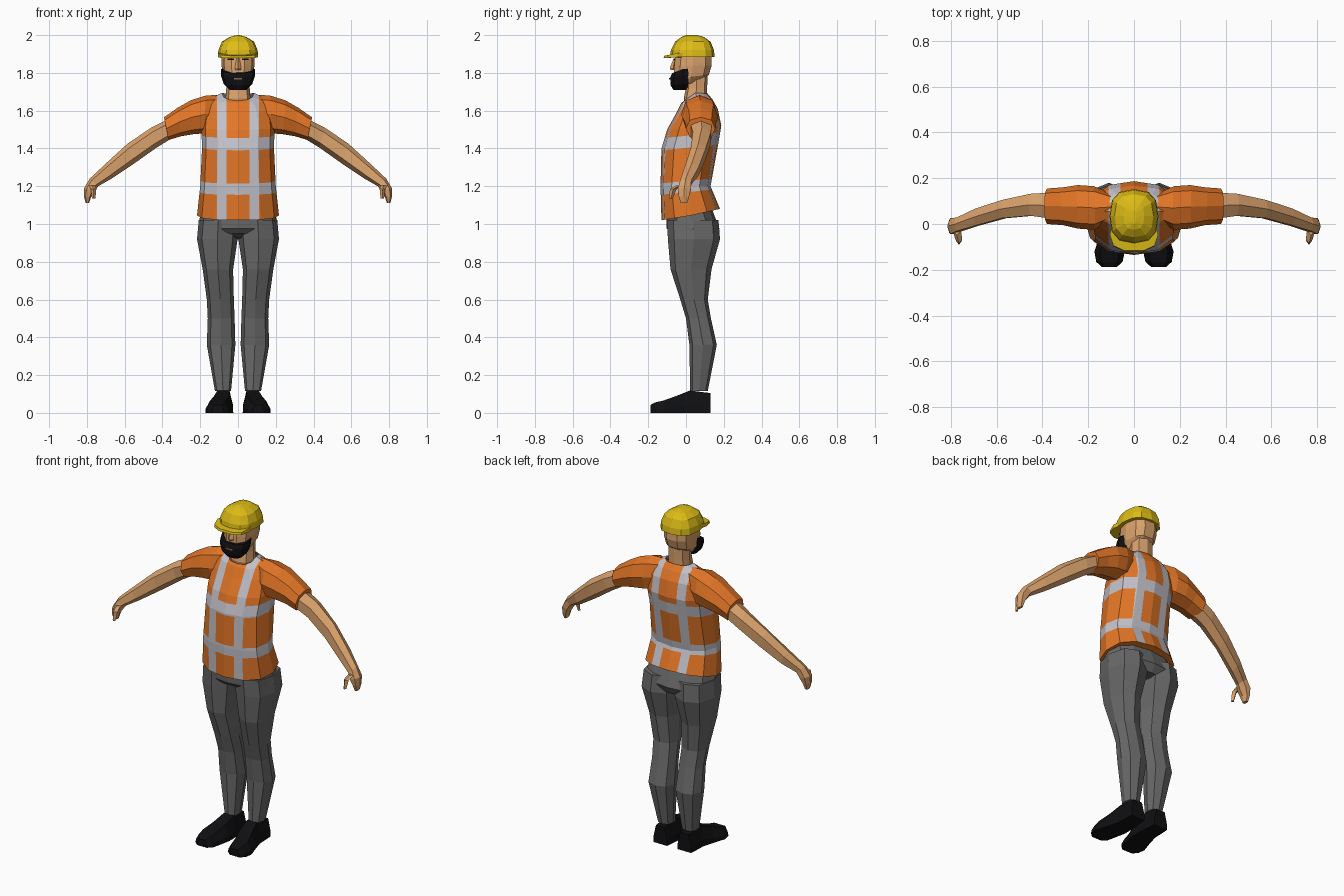
import bpy, bmesh, math
from mathutils import Vector


def material(name, rgb):
    m = bpy.data.materials.new(name)
    m.diffuse_color = (*rgb, 1)
    return m


ORANGE = material("vest orange", (0.76, 0.18, 0.02))
SILVER = material("reflective grey", (0.54, 0.53, 0.58))
SKIN = material("skin", (0.70, 0.36, 0.15))
GREY = material("trouser grey", (0.14, 0.14, 0.14))
BLACK = material("shoe black", (0.005, 0.005, 0.006))
YELLOW = material("helmet yellow", (0.72, 0.50, 0.008))
BROWN = material("lip brown", (0.33, 0.13, 0.07))


def unit(n, p, phase=0.0):
    """Rounded-square outline, n points; p below 1 is squarer."""
    pts = []
    for i in range(n):
        a = math.tau * i / n + phase
        c, s = math.cos(a), math.sin(a)
        pts.append((math.copysign(abs(c) ** p, c), math.copysign(abs(s) ** p, s)))
    return pts


def flat_ring(z, x0, x1, yf, yb, n=8, p=0.8):
    """Horizontal ring; z is one height or (front, side, back) heights."""
    zf, zs, zb = z if isinstance(z, tuple) else (z, z, z)
    cx, rx, cy, ry = (x0 + x1) / 2, (x1 - x0) / 2, (yf + yb) / 2, (yb - yf) / 2
    return [Vector((cx + rx * u, cy + ry * v, zs + ((zf if v < 0 else zb) - zs) * abs(v)))
            for u, v in unit(n, p)]


def arm_ring(xt, zt, xb, zb, y0, y1, n=6, p=0.85):
    """Ring spanned between a top point, a bottom point and a depth range."""
    c = Vector(((xt + xb) / 2, (y0 + y1) / 2, (zt + zb) / 2))
    a = Vector(((xt - xb) / 2, 0, (zt - zb) / 2))
    b = Vector((0, (y1 - y0) / 2, 0))
    return [c + a * u + b * v for u, v in unit(n, p)]


def loft(name, rings, mats, mirror=False, cap_top=True, paint=None):
    bm = bmesh.new()
    rows = [[bm.verts.new(co) for co in r] for r in rings]
    n = len(rows[0])
    for lo, hi in zip(rows, rows[1:]):
        for i in range(n):
            j = (i + 1) % n
            bm.faces.new((lo[i], lo[j], hi[j], hi[i]))
    bm.faces.new(rows[0][::-1])
    if cap_top:
        bm.faces.new(rows[-1])
    bmesh.ops.recalc_face_normals(bm, faces=bm.faces)
    if paint:
        paint(bm)
    me = bpy.data.meshes.new(name)
    bm.to_mesh(me)
    bm.free()
    for m in mats:
        me.materials.append(m)
    ob = bpy.data.objects.new(name, me)
    bpy.context.collection.objects.link(ob)
    if mirror:
        ob.modifiers.new("mirror", 'MIRROR').use_clip = False
    return ob


# Reflective bands cut into the shirt: two braces, two tilted belts
TILT, BRACE = 0.1, (0.06, 0.112)
BELTS = ((1.168, 1.228), (1.403, 1.467))


def paint_bands(bm):
    cuts = [((s * x, 0, 0), (1, 0, 0)) for x in BRACE for s in (-1, 1)]
    cuts += [((0, 0, z), (0, -TILT, 1)) for belt in BELTS for z in belt]
    for co, no in cuts:
        bmesh.ops.bisect_plane(bm, geom=bm.verts[:] + bm.edges[:] + bm.faces[:],
                               plane_co=co, plane_no=Vector(no).normalized(), dist=1e-5)
    for f in bm.faces:
        c = f.calc_center_median()
        h = c.z - TILT * c.y
        brace = BRACE[0] < abs(c.x) < BRACE[1] and abs(f.normal.z) < 0.95
        belt = any(a < h < b for a, b in BELTS)
        f.material_index = 1 if brace or belt else 0


# Shirt body
shirt = [((1.02, 1.045, 1.08), 0.217, -0.13, 0.18),
         (1.20, 0.20, -0.135, 0.13),
         ((1.40, 1.41, 1.42), 0.19, -0.13, 0.17),
         ((1.50, 1.51, 1.52), 0.195, -0.10, 0.187),
         ((1.59, 1.60, 1.61), 0.185, -0.05, 0.168),
         ((1.64, 1.665, 1.66), 0.145, -0.025, 0.14),
         ((1.652, 1.695, 1.69), 0.085, -0.012, 0.115)]
loft("shirt", [flat_ring(z, -w, w, f, b, 12, 0.85) for z, w, f, b in shirt],
     [ORANGE, SILVER], cap_top=False, paint=paint_bands)

# Sleeves
sleeve = [(0.09, 1.685, 0.10, 1.50, 0.02, 0.13),
          (0.17, 1.68, 0.18, 1.48, -0.025, 0.165),
          (0.25, 1.655, 0.24, 1.475, -0.02, 0.17),
          (0.32, 1.615, 0.30, 1.465, -0.005, 0.16),
          (0.392, 1.565, 0.368, 1.445, 0.0, 0.155)]
loft("sleeve", [arm_ring(*r, n=8) for r in sleeve], [ORANGE], mirror=True)

# Arms running into the palm and curled fingers
arm = [(0.36, 1.56, 0.34, 1.46, 0.015, 0.145),
       (0.46, 1.51, 0.43, 1.405, 0.03, 0.138),
       (0.585, 1.425, 0.55, 1.32, 0.02, 0.11),
       (0.70, 1.32, 0.67, 1.24, -0.012, 0.072),
       (0.785, 1.24, 0.74, 1.20, -0.035, 0.032),
       (0.815, 1.19, 0.757, 1.175, -0.048, 0.03),
       (0.815, 1.145, 0.777, 1.145, -0.042, 0.02),
       (0.806, 1.11, 0.788, 1.112, -0.03, 0.008)]
loft("arm", [arm_ring(*r) for r in arm], [SKIN], mirror=True)
thumb = [(1.205, 0.755, 0.79, -0.05, -0.01), (1.185, 0.75, 0.78, -0.085, -0.05),
         (1.135, 0.755, 0.773, -0.09, -0.07)]
loft("thumb", [flat_ring(*r, n=4) for r in thumb], [SKIN], mirror=True)

# Trousers: hips and two legs
hips = [((0.95, 0.90, 0.93), 0.20, -0.075, 0.15), (0.975, 0.213, -0.102, 0.177),
        (1.10, 0.19, -0.105, 0.13)]
loft("hips", [flat_ring(z, -w, w, f, b, 12, 0.8) for z, w, f, b in hips], [GREY])
leg = [(0.115, 0.037, 0.122, 0.022, 0.115),
       (0.36, 0.014, 0.165, 0.018, 0.163),
       (0.50, 0.018, 0.160, 0.0, 0.132),
       (0.60, 0.022, 0.165, -0.03, 0.115),
       (0.76, 0.026, 0.187, -0.082, 0.135),
       (0.92, 0.002, 0.217, -0.096, 0.18),
       (1.02, 0.0, 0.208, -0.10, 0.172)]
loft("trouser_leg", [flat_ring(*r) for r in leg], [GREY], mirror=True)

# Shoes, lofted from heel to toe
shoe = [(0.13, 0.035, 0.125, 0.105), (0.02, 0.025, 0.13, 0.118),
        (-0.05, 0.025, 0.15, 0.09), (-0.12, 0.04, 0.173, 0.065),
        (-0.165, 0.05, 0.165, 0.055), (-0.188, 0.075, 0.14, 0.042)]
loft("shoe", [[Vector(((a + b) / 2 + (b - a) / 2 * u, y, h / 2 * (1 + v)))
               for u, v in ((-1, -1), (1, -1), (0.97, -0.3), (0.62, 1), (-0.62, 1), (-0.97, -0.3))]
              for y, a, b, h in shoe], [BLACK], mirror=True)

# Neck and head
neck = [(1.62, 0.06, 0.0, 0.10), (1.665, 0.066, -0.012, 0.112),
        (1.72, 0.062, 0.0, 0.112), (1.82, 0.06, 0.0, 0.115)]
loft("neck", [flat_ring(z, -w, w, f, b) for z, w, f, b in neck], [SKIN])
head = [((1.725, 1.74, 1.765), 0.055, -0.06, 0.09),
        ((1.77, 1.78, 1.79), 0.08, -0.07, 0.125),
        (1.84, 0.087, -0.066, 0.14), (1.93, 0.085, -0.055, 0.135)]
loft("head", [flat_ring(z, -w, w, f, b, 10) for z, w, f, b in head], [SKIN])
nose = [(1.815, 0.016, -0.08, -0.05), (1.826, 0.017, -0.086, -0.05),
        (1.875, 0.008, -0.066, -0.05)]
loft("nose", [flat_ring(z, -w, w, f, b, 4) for z, w, f, b in nose], [SKIN])

# Beard with lips
beard = [(1.71, 0.045, -0.068, 0.0), ((1.735, 1.74, 1.745), 0.075, -0.084, 0.03),
         ((1.775, 1.785, 1.79), 0.09, -0.086, 0.042),
         ((1.797, 1.82, 1.825), 0.091, -0.076, 0.042)]
loft("beard", [flat_ring(z, -w, w, f, b, 10) for z, w, f, b in beard], [BLACK])
loft("lips", [flat_ring(z, -0.022, 0.022, -0.089, -0.081, 4, 0.5) for z in (1.764, 1.772)], [BROWN])

# Eyes
loft("eye", [flat_ring(z, 0.02, 0.055, -0.067, -0.059, 4, 0.4) for z in (1.868, 1.876)],
     [BLACK], mirror=True)

# Hard hat and peak
hat = [(1.883, 0.107, -0.085, 0.152), (1.92, 0.104, -0.08, 0.148),
       (1.965, 0.085, -0.058, 0.13), (1.99, 0.045, -0.025, 0.095),
       (2.0, 0.008, 0.0, 0.06)]
loft("hard_hat", [flat_ring(z, -w, w, f, b, 12, 0.75) for z, w, f, b in hat], [YELLOW])
peak = [((1.878, 1.883, 1.883), 0.105, -0.122, 0.03), ((1.89, 1.905, 1.905), 0.106, -0.118, 0.03)]
loft("hat_peak", [flat_ring(z, -w, w, f, b, 10, 0.75) for z, w, f, b in peak], [YELLOW])
